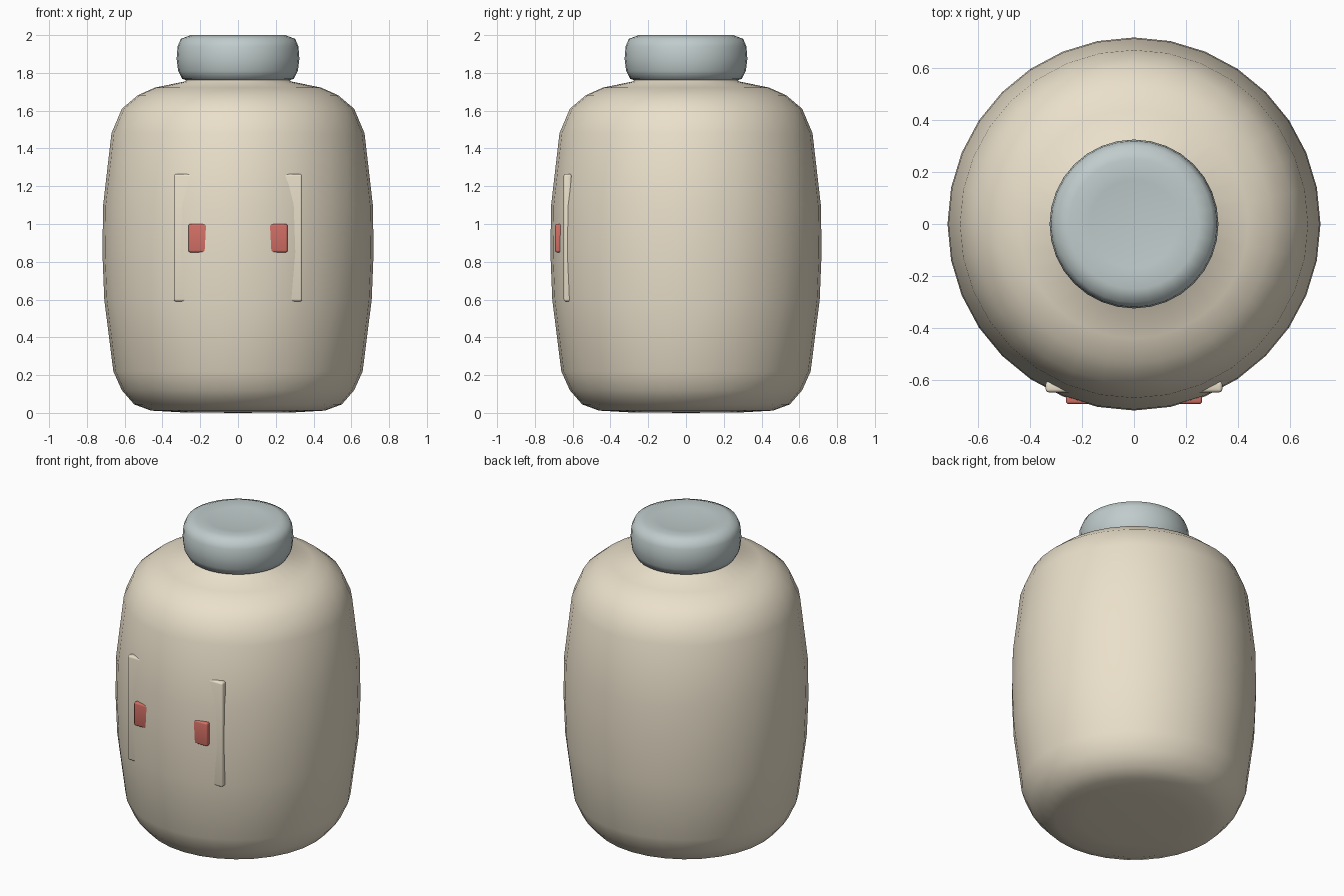
import bpy, bmesh, math

if "Cube" in bpy.data.objects:
    bpy.data.objects.remove(bpy.data.objects["Cube"])


def material(name, color):
    m = bpy.data.materials.new(name)
    m.diffuse_color = (*color, 1)
    m.use_nodes = True
    m.node_tree.nodes["Principled BSDF"].inputs["Base Color"].default_value = m.diffuse_color
    return m


def finish(name, bm, mat, angle):
    bmesh.ops.recalc_face_normals(bm, faces=bm.faces)
    mesh = bpy.data.meshes.new(name)
    bm.to_mesh(mesh)
    bm.free()
    ob = bpy.data.objects.new(name, mesh)
    bpy.context.collection.objects.link(ob)
    mesh.materials.append(mat)
    bpy.ops.object.select_all(action='DESELECT')
    ob.select_set(True)
    bpy.context.view_layer.objects.active = ob
    bpy.ops.object.shade_smooth_by_angle(angle=math.radians(angle))
    return ob


def lathe(name, profile, mat, sides=32):
    bm = bmesh.new()
    verts = [bm.verts.new((r, 0, z)) for r, z in profile]
    edges = [bm.edges.new(p) for p in zip(verts, verts[1:])]
    bmesh.ops.spin(bm, geom=verts + edges, cent=(0, 0, 0), axis=(0, 0, 1),
                   angle=math.tau, steps=sides, use_duplicate=False)
    bmesh.ops.remove_doubles(bm, verts=bm.verts, dist=1e-4)
    return finish(name, bm, mat, 60)


def plate(name, x, y, z, bevel, mat):
    bm = bmesh.new()
    bmesh.ops.create_cube(bm, size=1)
    for v in bm.verts:
        v.co = (x[v.co.x > 0], y[v.co.y > 0], z[v.co.z > 0])
    bmesh.ops.bevel(bm, geom=bm.edges[:], offset=bevel, segments=3,
                    profile=0.5, affect='EDGES')
    return finish(name, bm, mat, 40)


cream = material("cream", (0.82, 0.74, 0.59))
grey_blue = material("grey_blue", (0.53, 0.60, 0.60))
red = material("red", (0.65, 0.16, 0.13))

# Bulging jar with soft shoulder and short neck
lathe("jar_body", [
    (0, 0), (0.30, 0.003), (0.46, 0.012), (0.55, 0.045), (0.615, 0.12),
    (0.66, 0.22), (0.708, 0.60), (0.718, 0.85), (0.714, 1.10),
    (0.67, 1.48), (0.615, 1.61), (0.53, 1.682), (0.44, 1.722),
    (0.28, 1.755), (0.26, 1.78), (0, 1.78)], cream)

# Rounded lid with a slightly dished top
lathe("lid", [
    (0, 1.76), (0.26, 1.757), (0.295, 1.768), (0.317, 1.81), (0.325, 1.875),
    (0.32, 1.94), (0.303, 1.98), (0.25, 2.0), (0.17, 1.99), (0, 1.98)],
    grey_blue)

# Flat label panels, sunk into the curved front so only their ends show
plate("label_panel", (-0.34, 0.34), (-0.648, -0.605), (0.59, 1.265), 0.012, cream)
plate("red_badge", (-0.262, 0.262), (-0.693, -0.655), (0.85, 1.0), 0.01, red)
